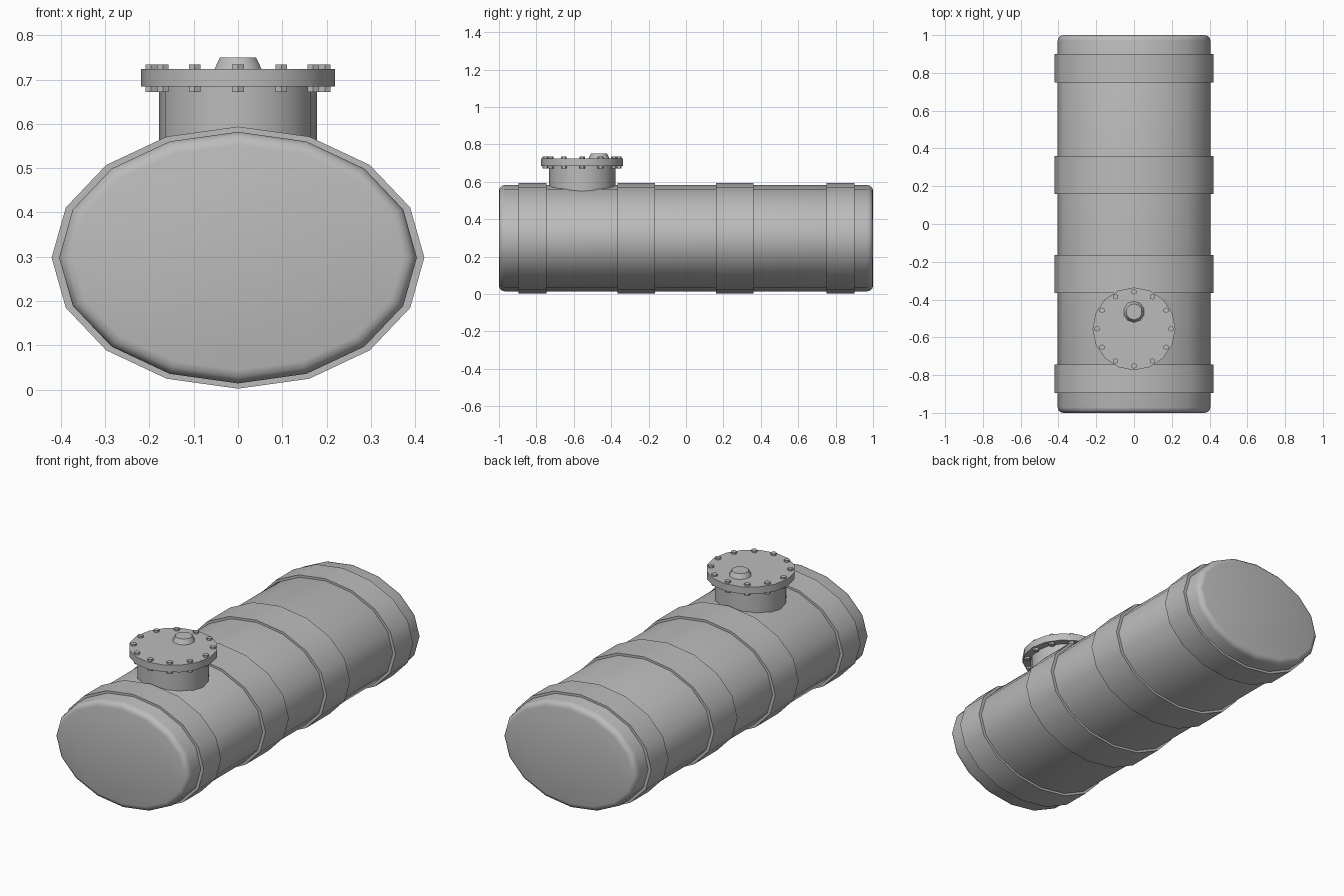
import bpy, bmesh, math
from mathutils import Matrix, Vector

old = bpy.data.objects.get("Cube")
if old:
    bpy.data.objects.remove(old, do_unlink=True)

grey = bpy.data.materials.new("tank grey")
grey.use_nodes = True
COLOUR = (0.5, 0.5, 0.5, 1)
grey.diffuse_color = COLOUR
grey.node_tree.nodes["Principled BSDF"].inputs["Base Color"].default_value = COLOUR

CENTRE_Z = 0.298
HATCH_Y = -0.555


def finish(bm, name, angle=40):
    bmesh.ops.recalc_face_normals(bm, faces=bm.faces)
    mesh = bpy.data.meshes.new(name)
    bm.to_mesh(mesh)
    bm.free()
    mesh.materials.append(grey)
    obj = bpy.data.objects.new(name, mesh)
    bpy.context.collection.objects.link(obj)
    bpy.ops.object.select_all(action='DESELECT')
    obj.select_set(True)
    bpy.context.view_layer.objects.active = obj
    bpy.ops.object.shade_smooth_by_angle(angle=math.radians(angle))
    return obj


def oval_loft(name, sections, angle):
    """Loft 16-sided ovals given as (y, half width, half height)."""
    bm = bmesh.new()
    rings = []
    for y, rx, rz in sections:
        rings.append([bm.verts.new((rx * math.cos(i * math.pi / 8), y,
                                    CENTRE_Z + rz * math.sin(i * math.pi / 8)))
                      for i in range(16)])
    for a, b in zip(rings, rings[1:]):
        for i in range(16):
            j = (i + 1) % 16
            bm.faces.new((a[i], a[j], b[j], b[i]))
    bm.faces.new(rings[0])
    bm.faces.new(rings[-1])
    return finish(bm, name, angle)


def upright(name, x, y, z0, z1, r0, r1, sides):
    bm = bmesh.new()
    bmesh.ops.create_cone(bm, cap_ends=True, segments=sides, radius1=r0, radius2=r1,
                          depth=z1 - z0,
                          matrix=Matrix.Translation(Vector((x, y, (z0 + z1) / 2))))
    return finish(bm, name)


# Tank shell with rounded end rims
RX, RZ, RIM = 0.404, 0.284, 0.03
front_end = []
for k in range(4):
    a = k * math.pi / 6
    inset = RIM * (1 - math.sin(a))
    front_end.append((-1 + RIM * (1 - math.cos(a)), RX - inset, RZ - inset))
back_end = [(-y, rx, rz) for y, rx, rz in reversed(front_end)]
oval_loft("tank_shell", front_end + back_end, 50)

# Raised bands around the shell
for name, y0, y1 in (("front_band", -0.895, -0.745), ("front_middle_band", -0.365, -0.165),
                     ("back_middle_band", 0.16, 0.36), ("back_band", 0.75, 0.9)):
    oval_loft(name, [(y0, 0.421, 0.296), (y1, 0.421, 0.296)], 40)

# Hatch neck, flange and filler cap
upright("hatch_neck", 0, HATCH_Y, 0.5, 0.69, 0.178, 0.178, 16)
upright("hatch_flange", 0, HATCH_Y, 0.685, 0.724, 0.219, 0.219, 16)
upright("filler_cap", 0, -0.465, 0.72, 0.75, 0.058, 0.043, 10)

# Ring of bolts through the flange
for i in range(12):
    a = i * math.pi / 6
    upright(f"flange_bolt_{i + 1}", 0.196 * math.cos(a), HATCH_Y + 0.196 * math.sin(a),
            0.672, 0.734, 0.015, 0.015, 6)
